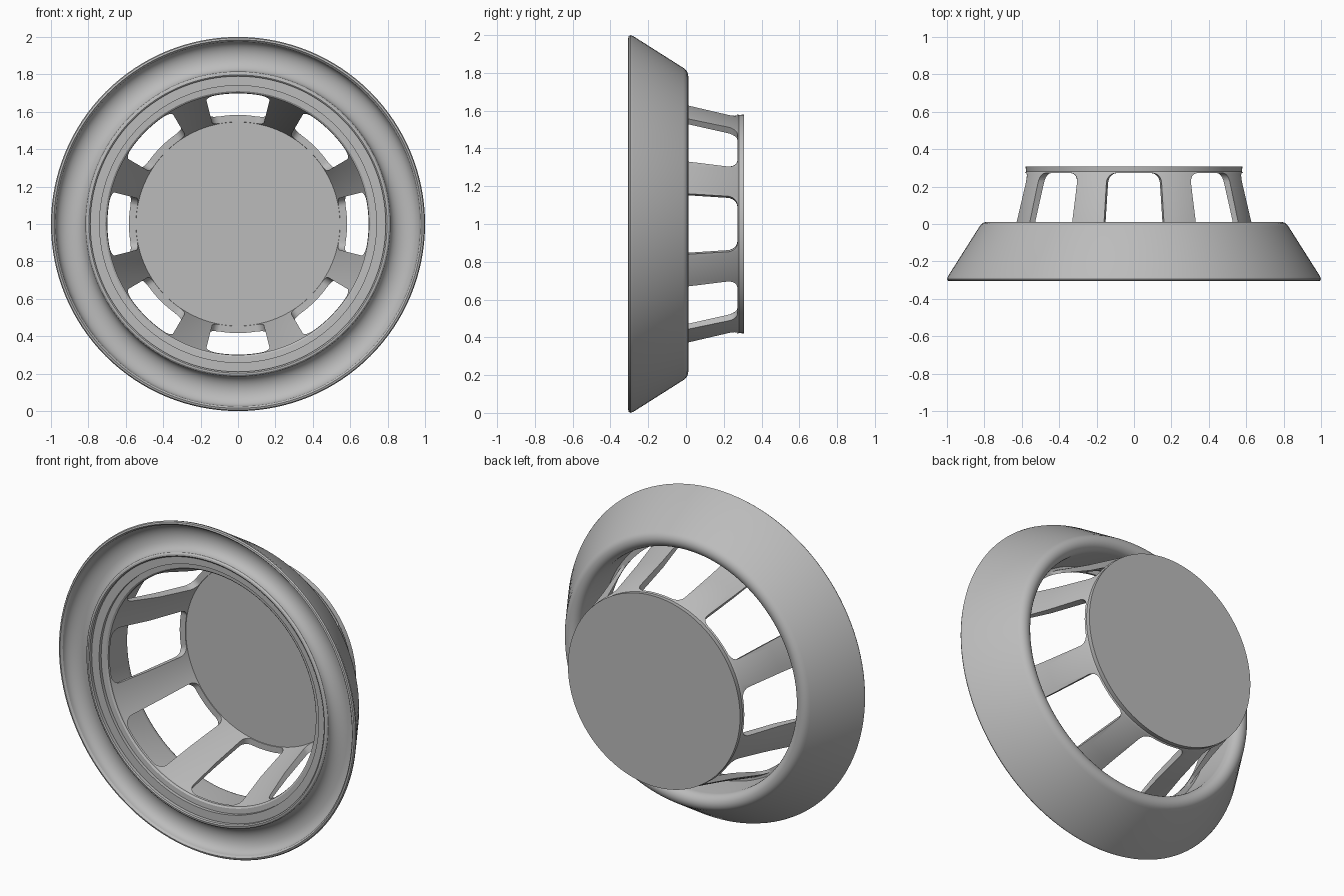
import bpy, bmesh, math
from mathutils import Matrix

cube = bpy.data.objects.get("Cube")
if cube:
    bpy.data.objects.remove(cube)

SEGMENTS = 128
WINDOWS = 8
CENTRE = Matrix.Translation((0, 0, 1))

grey = bpy.data.materials.new("matte_grey")
grey.use_nodes = True
grey.diffuse_color = (0.5, 0.5, 0.5, 1)
grey.node_tree.nodes["Principled BSDF"].inputs["Base Color"].default_value = grey.diffuse_color


def add_object(name, bm):
    bmesh.ops.recalc_face_normals(bm, faces=bm.faces)
    mesh = bpy.data.meshes.new(name)
    bm.to_mesh(mesh)
    bm.free()
    mesh.materials.append(grey)
    obj = bpy.data.objects.new(name, mesh)
    bpy.context.collection.objects.link(obj)
    return obj


def select(obj):
    bpy.ops.object.select_all(action="DESELECT")
    obj.select_set(True)
    bpy.context.view_layer.objects.active = obj


def revolve(name, profile):
    """Turn (radius, y) points around the front-to-back axis."""
    bm = bmesh.new()
    rings = []
    for i in range(SEGMENTS):
        a = math.tau * i / SEGMENTS
        rings.append([bm.verts.new((r * math.cos(a), y, 1 + r * math.sin(a))) for r, y in profile])
    count = len(profile)
    spans = count if profile[0][0] > 0 else count - 1
    for i in range(SEGMENTS):
        a, b = rings[i], rings[(i + 1) % SEGMENTS]
        for j in range(spans):
            k = (j + 1) % count
            bm.faces.new((a[j], a[k], b[k], b[j]))
    bmesh.ops.remove_doubles(bm, verts=bm.verts, dist=1e-5)
    return add_object(name, bm)


def rounded_window(half_angle, y0, y1, radius):
    """Rounded rectangle as (angle, y) points; radius is measured along y."""
    ra = radius / 0.62
    points = []
    for q, (sa, y) in enumerate([(1, y1), (-1, y1), (-1, y0), (1, y0)]):
        ca = sa * (half_angle - ra)
        cy = y - radius if y == y1 else y + radius
        for s in range(7):
            t = math.pi / 2 * (q + s / 6)
            points.append((ca + ra * math.cos(t), cy + radius * math.sin(t)))
    return points


# Flared outer ring: sloped side, rolled back lip, inner wall, stepped collar, grooved front
groove = [(0.895 + 0.08 * math.cos(t), -0.295 + 0.06 * math.sin(t))
          for t in (math.pi * (1 - i / 14) for i in range(15))]
lip = [(0.782 + 0.052 * math.cos(t), -0.042 + 0.054 * math.sin(t))
       for t in (math.radians(30 + 15 * i) for i in range(11))]
outer_ring = revolve("outer_ring", [
    (0.985, -0.306), (0.995, -0.303), (1.0, -0.295), (0.995, -0.28),
    *lip, (0.73, -0.236), (0.70, -0.236), (0.70, -0.25), (0.71, -0.258), (0.74, -0.26),
    (0.74, -0.28), (0.79, -0.28), (0.79, -0.3), (0.797, -0.305), (0.807, -0.303),
    *groove])

# Conical basket closed by a flat back plate
basket = revolve("basket", [
    (0, 0.308), (0.58, 0.308), (0.577, 0.28), (0.585, 0.27), (0.65, 0.0),
    (0.718, -0.242), (0.70, -0.242), (0.617, 0.0), (0.545, 0.276), (0, 0.276)])

# Window cutters leave eight struts
bm = bmesh.new()
outline = rounded_window(0.25, -0.237, 0.272, 0.05)
for n in range(WINDOWS):
    loops = [[bm.verts.new((x, y, x * math.tan(a))) for a, y in outline] for x in (0.4, 0.85)]
    inner, outer = loops
    bm.faces.new(inner)
    bm.faces.new(outer[::-1])
    for i in range(len(outline)):
        j = (i + 1) % len(outline)
        bm.faces.new((inner[i], outer[i], outer[j], inner[j]))
    turn = Matrix.Rotation(math.tau * n / WINDOWS, 4, "Y")
    bmesh.ops.transform(bm, matrix=CENTRE @ turn, verts=inner + outer)
cutter = add_object("window_cutter", bm)
cutter.hide_render = True

cut = basket.modifiers.new("windows", "BOOLEAN")
cut.operation = "DIFFERENCE"
cut.solver = "EXACT"
cut.object = cutter
select(basket)
bpy.ops.object.modifier_apply(modifier=cut.name)
bpy.data.objects.remove(cutter)

# Smooth curves with crisp steps
for obj in (outer_ring, basket):
    select(obj)
    bpy.ops.object.shade_smooth_by_angle(angle=math.radians(32))
